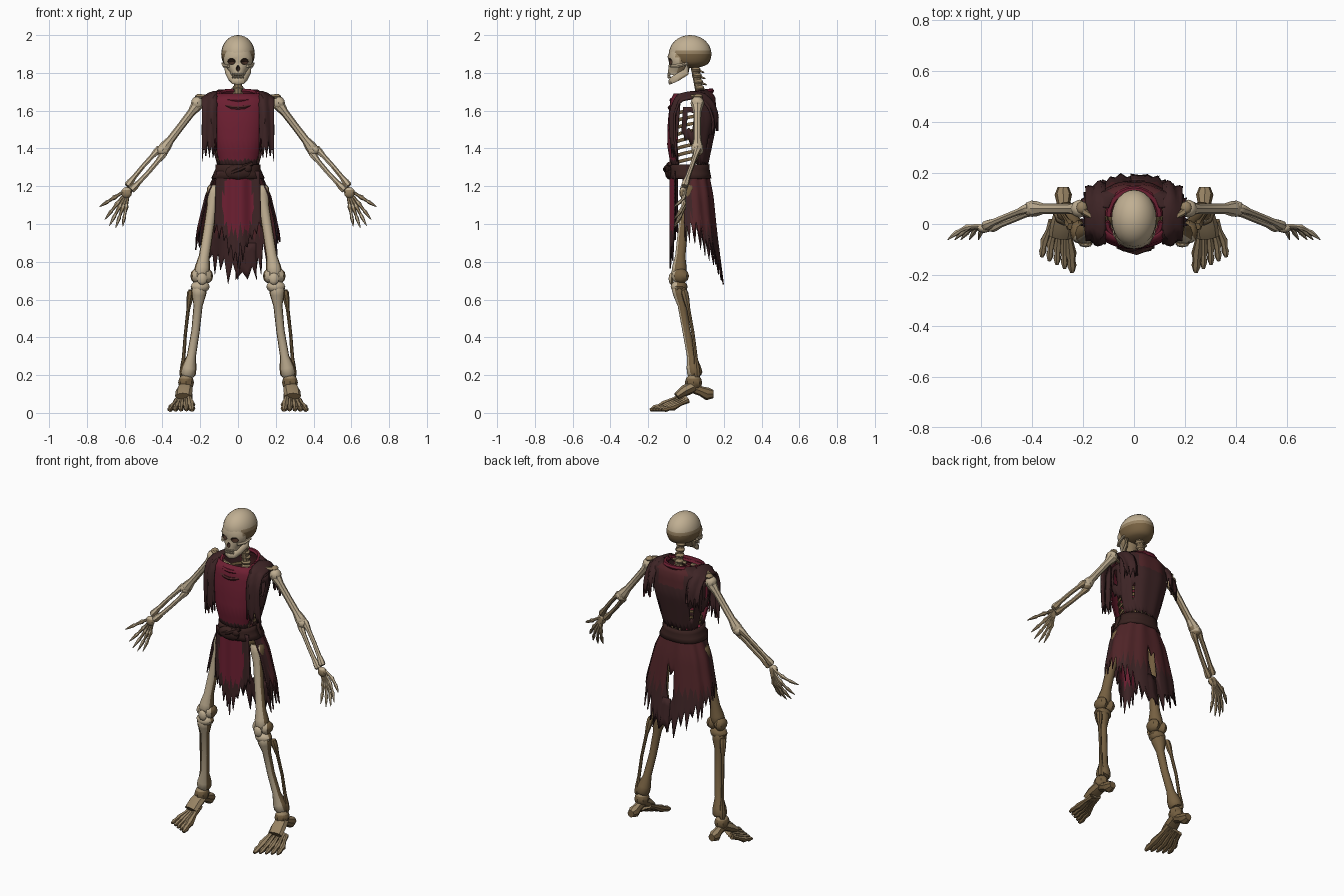
import bpy, bmesh, math, random
from mathutils import Vector, Matrix

random.seed(4)
cube = bpy.data.objects.get("Cube")
if cube:
    bpy.data.objects.remove(cube)

# Palette
COLOURS = {
    "pale_bone": (0.53, 0.43, 0.29), "tan_bone": (0.31, 0.225, 0.125),
    "brown_bone": (0.18, 0.117, 0.053), "crimson_cloth": (0.155, 0.014, 0.032),
    "maroon_cloth": (0.08, 0.018, 0.021), "dark_cloth": (0.048, 0.018, 0.019),
    "belt_leather": (0.04, 0.016, 0.014), "hollow": (0.05, 0.024, 0.015)}
NAMES = list(COLOURS)
PALE, TAN, BROWN, CRIMSON, MAROON, DARK, BELT, HOLLOW = range(len(NAMES))
MATS = []
for name, rgb in COLOURS.items():
    m = bpy.data.materials.new(name)
    m.use_nodes = True
    m.diffuse_color = (*rgb, 1)
    m.node_tree.nodes["Principled BSDF"].inputs["Base Color"].default_value = (*rgb, 1)
    MATS.append(m)
PARTS = []


def finish(name, bm, rule, mirror=False, thick=0):
    """Turn a bmesh into an object; rule is a colour or a function of a face."""
    bmesh.ops.recalc_face_normals(bm, faces=bm.faces)
    bm.normal_update()
    picks = [rule(f) if callable(rule) else rule for f in bm.faces]
    used = sorted(set(picks))
    for f, p in zip(bm.faces, picks):
        f.material_index = used.index(p)
    me = bpy.data.meshes.new(name)
    bm.to_mesh(me)
    bm.free()
    for u in used:
        me.materials.append(MATS[u])
    ob = bpy.data.objects.new(name, me)
    bpy.context.collection.objects.link(ob)
    if thick:
        s = ob.modifiers.new("thickness", 'SOLIDIFY')
        s.thickness, s.offset = thick, 0
    if mirror:
        ob.modifiers.new("mirror", 'MIRROR').use_mirror_merge = False
    PARTS.append(ob)
    return ob


def tube(bm, pts, radii, sides=8, ref=(0, 1, 0)):
    """Capped sweep; a radius may be a (side, depth) pair."""
    pts, ref, rings = [Vector(p) for p in pts], Vector(ref), []
    for i, p in enumerate(pts):
        t = (pts[min(i + 1, len(pts) - 1)] - pts[max(i - 1, 0)]).normalized()
        a = t.cross(ref).normalized()
        b = a.cross(t)
        r = radii[i] if isinstance(radii, (list, tuple)) else radii
        ra, rb = r if isinstance(r, tuple) else (r, r)
        rings.append([bm.verts.new(p + a * ra * math.cos(k * math.tau / sides)
                      + b * rb * math.sin(k * math.tau / sides)) for k in range(sides)])
    for r0, r1 in zip(rings, rings[1:]):
        for k in range(sides):
            j = (k + 1) % sides
            bm.faces.new((r0[k], r0[j], r1[j], r1[k]))
    bm.faces.new(rings[0])
    bm.faces.new(rings[-1])


def blob(bm, centre, size, seg=8):
    bmesh.ops.create_uvsphere(bm, u_segments=seg, v_segments=max(6, seg * 2 // 3), radius=1,
                              matrix=Matrix.Translation(centre) @ Matrix.Diagonal((*size, 1)))


def lerp(a, b, t):
    return Vector(a).lerp(Vector(b), t)


def long_bone(bm, a, b, shaft, end, bow=(0, 0, 0), sides=8):
    """Straight shaft that flares into knobs at both ends."""
    steps = (0, 0.03, 0.1, 0.22, 0.5, 0.78, 0.9, 0.97, 1)
    flare = (0.5, 1, 0.85, 0.1, 0, 0.1, 0.85, 1, 0.5)
    tube(bm, [lerp(a, b, t) + Vector(bow) * math.sin(math.pi * t) for t in steps],
         [shaft + (end - shaft) * f for f in flare], sides)


def middle(f):
    return f.calc_center_median()


def leg_rule(f):
    return PALE if f.normal.y < -0.35 else BROWN


def skull_rule(f):
    c = middle(f)
    if c.y < -0.05 or c.z > 1.925:
        return PALE
    return BROWN if c.z < 1.905 else TAN


# Skull: cranium and face with sockets cut out
bm = bmesh.new()
blob(bm, (0, 0.022, 1.9), (0.089, 0.113, 0.1), 24)
for v in bm.verts:
    if v.co.z < 1.85:
        v.co.z = 1.85 - (1.85 - v.co.z) * 0.5
cranium = finish("cranium", bm, skull_rule)
bm = bmesh.new()
face_rings = [(1.785, -0.052, 0.036, 0.043), (1.805, -0.048, 0.042, 0.05),
              (1.83, -0.04, 0.064, 0.053), (1.85, -0.035, 0.075, 0.055),
              (1.88, -0.035, 0.078, 0.063), (1.905, -0.03, 0.07, 0.058)]
tube(bm, [(0, y, z) for z, y, _, _ in face_rings], [(a, b) for _, _, a, b in face_rings], 16)
face = finish("face", bm, lambda f: TAN if f.normal.y > -0.2 else PALE)
bm = bmesh.new()
for s in (-1, 1):
    blob(bm, (s * 0.036, -0.09, 1.86), (0.023, 0.035, 0.017), 10)
blob(bm, (0, -0.097, 1.824), (0.011, 0.022, 0.016), 8)
cutter = finish("socket_cutter", bm, HOLLOW)
cutter.hide_render = True
for ob in (cranium, face):
    mod = ob.modifiers.new("sockets", 'BOOLEAN')
    mod.object, mod.operation, mod.solver = cutter, 'DIFFERENCE', 'EXACT'
    mod.material_mode = 'TRANSFER'
bpy.context.view_layer.update()
graph = bpy.context.evaluated_depsgraph_get()
for ob in (cranium, face):
    cut = bpy.data.meshes.new_from_object(ob.evaluated_get(graph))
    ob.modifiers.clear()
    ob.data = cut
PARTS.remove(cutter)
bpy.data.objects.remove(cutter)

# Cheekbones, jaw and teeth
bm = bmesh.new()
tube(bm, [(0.05, -0.078, 1.835), (0.073, -0.04, 1.838), (0.082, 0.01, 1.85)],
     [0.009, 0.01, 0.007], 6, (0, 0, 1))
finish("cheekbone", bm, PALE, True)
bm = bmesh.new()
half = [(0.062, 0.01, 1.84), (0.055, 0.0, 1.805), (0.041, -0.045, 1.777), (0.025, -0.074, 1.762)]
path = half + [(0, -0.082, 1.758)] + [(-x, y, z) for x, y, z in reversed(half)]
tube(bm, path, [(0.012, 0.012)] + [(0.01, 0.021)] * 7 + [(0.012, 0.012)], 8, (0, 0.3, 1))
finish("jaw", bm, lambda f: PALE if f.normal.y < 0 else TAN)
bm = bmesh.new()
for i in range(8):
    x = (i - 3.5) * 0.008
    for z in (1.792, 1.779):
        blob(bm, (x, -0.094 + 9 * x * x, z), (0.004, 0.005, 0.008), 6)
finish("teeth", bm, PALE)

# Spine, ribs, sternum, collarbones and pelvis
bm = bmesh.new()
for i in range(20):
    z = 1.2 + i * 0.0325
    y = 0.055 + 0.03 * math.sin((z - 1.2) * 5) if z < 1.66 else 0.075 - (z - 1.7) * 0.2
    blob(bm, (0, y, z), (0.03, 0.026, 0.018))
    tube(bm, [(0, y, z), (0, y + 0.045, z - 0.015)], [0.011, 0.004], 5, (1, 0, 0))
tube(bm, [(0, 0.078, 1.66), (0, 0.045, 1.84)], 0.021)
finish("spine", bm, TAN)
bm = bmesh.new()
for i in range(8):
    z, w = 1.63 - i * 0.037, 0.095 + 0.03 * math.sin(0.5 + i * 0.32)
    arc = [math.radians(80 - k * 20) for k in range(9)]
    tube(bm, [(w * math.cos(a), 0.03 + 0.085 * math.sin(a), z - 0.05 * k / 8)
              for k, a in enumerate(arc)], [(0.005, 0.01)] * 9, 6, (0, 0, 1))
finish("ribs", bm, BROWN, True)
bm = bmesh.new()
tube(bm, [(0, -0.045, 1.63), (0, -0.06, 1.5), (0, -0.06, 1.42)], [(0.025, 0.008), (0.02, 0.008), (0.01, 0.006)])
finish("sternum", bm, TAN)
bm = bmesh.new()
tube(bm, [(0.02, -0.03, 1.66), (0.1, -0.01, 1.675), (0.2, 0.05, 1.675)], [0.012, 0.008, 0.014], 6, (0, 0, 1))
blob(bm, (0.205, 0.065, 1.675), (0.022, 0.025, 0.014))
finish("collarbone", bm, TAN, True)
bm = bmesh.new()
blob(bm, (0.06, 0.04, 1.22), (0.06, 0.055, 0.06), 10)
finish("pelvis", bm, BROWN, True)

# Arms
SHOULDER, ELBOW, WRIST = (0.205, 0.06, 1.645), (0.40, 0.06, 1.39), (0.575, -0.012, 1.19)
bm = bmesh.new()
long_bone(bm, SHOULDER, ELBOW, 0.02, 0.031)
blob(bm, (0.215, 0.06, 1.64), (0.034, 0.036, 0.036))
blob(bm, ELBOW, (0.034, 0.033, 0.03))
finish("upper_arm", bm, lambda f: TAN if f.normal.z < -0.5 else PALE, True)
bm = bmesh.new()
for s in (-1, 1):
    off = Vector((0.012, 0.004, 0.012)) * s
    long_bone(bm, Vector(ELBOW) + off, Vector(WRIST) + off * 0.9, 0.0125, 0.02, off * 0.3, 7)
finish("forearm", bm, lambda f: PALE if f.normal.z > 0.1 or f.normal.y < -0.75 else TAN, True)

# Hands: thumb first, then four fingers
bm = bmesh.new()
blob(bm, lerp(WRIST, (0.6, -0.02, 1.15), 0.6), (0.029, 0.019, 0.03))
for deg, length in ((-32, 0.185), (-52, 0.21), (-62, 0.225), (-71, 0.222), (-80, 0.205)):
    a = math.radians(deg)
    reach = Vector((math.cos(a), 0, math.sin(a))) * length
    steps = (0.1, 0.2, 0.42, 0.5, 0.58, 0.7, 0.76, 0.88, 1)
    size = (0.011, 0.0085, 0.0085, 0.0135, 0.009, 0.0075, 0.0105, 0.007, 0.002)
    tube(bm, [Vector(WRIST) + reach * t + Vector((0, -0.05 * t * t + 0.012 * math.sin(math.pi * t), 0))
              for t in steps], size, 6)
finish("hand", bm, lambda f: PALE if f.normal.z > 0.3 else TAN, True)

# Legs
HIP, KNEE, SHIN, ANKLE = (0.12, 0.02, 1.2), (0.195, -0.038, 0.725), (0.205, -0.038, 0.675), (0.268, 0.05, 0.195)
bm = bmesh.new()
long_bone(bm, HIP, KNEE, 0.027, 0.042, (0, -0.008, 0), 10)
for x in (0.166, 0.218):
    blob(bm, (x, -0.03, 0.725), (0.034, 0.046, 0.04))
blob(bm, (0.19, -0.078, 0.71), (0.028, 0.014, 0.032))
finish("thigh", bm, leg_rule, True)
bm = bmesh.new()
long_bone(bm, SHIN, ANKLE, 0.022, 0.042, (-0.012, -0.004, 0), 10)
blob(bm, (0.2, -0.036, 0.668), (0.053, 0.045, 0.034), 10)
finish("shin", bm, leg_rule, True)
bm = bmesh.new()
long_bone(bm, (0.248, -0.01, 0.65), (0.292, 0.06, 0.19), 0.009, 0.019, (0.008, 0.012, 0), 7)
finish("calf_bone", bm, BROWN, True)

# Feet: ankle block, heel and five toes
bm = bmesh.new()
blob(bm, (0.275, 0.04, 0.16), (0.042, 0.046, 0.046))
tube(bm, [(0.275, 0.03, 0.135), (0.277, 0.08, 0.115), (0.278, 0.115, 0.1), (0.278, 0.145, 0.1)],
     [0.028, 0.026, 0.034, 0.022], 8, (0, 0, 1))
tube(bm, [(0.278, 0.04, 0.14), (0.285, -0.01, 0.115), (0.29, -0.05, 0.088)],
     [(0.038, 0.032), (0.045, 0.03), (0.044, 0.02)], 8, (0, 0, 1))
for i in range(5):
    fat = 1.4 if i == 0 else 1.12
    root = (0.262 + i * 0.015, -0.005 + i * 0.004, 0.1 - i * 0.008)
    ball = (0.248 + i * 0.026, -0.115 + i * 0.012, 0.042 - i * 0.003)
    tip = (0.243 + i * 0.03, -0.19 + i * 0.015, 0.014)
    tube(bm, [root, lerp(root, ball, 0.5), ball, lerp(ball, tip, 0.35), lerp(ball, tip, 0.65), tip],
         [r * fat for r in (0.015, 0.01, 0.016, 0.011, 0.0135, 0.006)], 7, (0, 0, 1))
finish("foot", bm, lambda f: TAN if f.normal.z > 0.45 else BROWN, True)

# Garment outline: height, half width, front depth, back depth
OUTLINE = [(1.71, 0.1, -0.045, 0.125), (1.67, 0.16, -0.075, 0.15), (1.55, 0.16, -0.09, 0.162),
           (1.42, 0.135, -0.094, 0.135), (1.30, 0.102, -0.075, 0.11), (1.15, 0.165, -0.08, 0.14),
           (0.95, 0.212, -0.075, 0.16), (0.68, 0.225, -0.065, 0.195)]


def body(deg, z, grow=1.0, fold=0.0):
    z = max(0.68, min(1.71, z))
    hi, lo = next((p, q) for p, q in zip(OUTLINE, OUTLINE[1:]) if q[0] <= z)
    w, f, b = lerp(hi[1:], lo[1:], (hi[0] - z) / (hi[0] - lo[0]))
    a = math.radians(deg)
    c, s = math.cos(a), math.sin(a)
    k = grow + fold * math.sin(a * 11)
    return Vector((math.copysign(abs(c) ** 0.85, c) * w * k,
                   (f + b) / 2 + math.copysign(abs(s) ** 0.85, s) * (b - f) / 2 * k, z))


def sheet(name, fn, nu, nv, rule, tear=0.0, top_tear=0.0, hole=None, mirror=False, thick=0.007):
    """Cloth grid fn(u, v) with torn teeth along its ends."""
    bm, cols = bmesh.new(), []
    for i in range(nu + 1):
        bite = random.uniform(0.55, 1) if i % 2 else random.uniform(0, 0.4)
        lo, hi = top_tear * bite, 1 - tear * bite
        cols.append([bm.verts.new(fn(i / nu, lo + (hi - lo) * j / nv)) for j in range(nv + 1)])
    for i in range(nu):
        for j in range(nv):
            if not (hole and hole(i / nu, j / nv)):
                bm.faces.new((cols[i][j], cols[i + 1][j], cols[i + 1][j + 1], cols[i][j + 1]))
    return finish(name, bm, rule, mirror, thick)


# Tunic front, back, torn sides and draped collar
sheet("tunic_front", lambda u, v: body(-148 + 116 * u, 1.69 - 0.40 * v, 1.02), 24, 10,
      lambda f: DARK if abs(middle(f).x) > 0.122 or middle(f).z < 1.345 - 0.1 * abs(middle(f).x)
      else CRIMSON, 0.06)
sheet("tunic_back", lambda u, v: body(12 + 156 * u, 1.71 - 0.41 * v, 1.02, 0.015), 28, 10,
      lambda f: MAROON if middle(f).z > 1.6 and abs(middle(f).x) < 0.09 else DARK, 0.1,
      hole=lambda u, v: v in (0.6, 0.7) and (0.2 < u < 0.24 or 0.78 < u < 0.84))
sheet("tunic_side", lambda u, v: body(-22 + 46 * u, 1.62 - (0.16 + 0.12 * u) * v, 1.0), 8, 6, DARK, 0.3,
      hole=lambda u, v: u in (0.25, 0.375) and 0.1 < v < 0.6, mirror=True)
for name, colour, drop, r in (("upper_drape", CRIMSON, 0.035, 0.013), ("lower_drape", MAROON, 0.075, 0.01)):
    bm = bmesh.new()
    arc = [math.radians(-180 + k * 15) for k in range(13)]
    tube(bm, [((0.1 + drop * 0.2) * math.cos(a), 0.01 + (0.075 + drop * 0.3) * math.sin(a),
               1.69 + drop * math.sin(a)) for a in arc], r, 6, (0, 0, 1))
    finish(name, bm, colour)
bm = bmesh.new()
tube(bm, [(0.1 * math.cos(a), 0.03 + 0.105 * math.sin(a), 1.69 + 0.015 * math.sin(a))
          for a in (math.radians(k * 15) for k in range(13))], 0.014, 6, (0, 0, 1))
finish("back_collar", bm, CRIMSON)

# Torn shoulder wraps running from chest over to back
WRAP = [(-0.068, 1.35), (-0.08, 1.48), (-0.078, 1.61), (-0.04, 1.685), (0.04, 1.7),
        (0.1, 1.69), (0.145, 1.64), (0.163, 1.58), (0.16, 1.49)]


def wrap(u, v):
    k = min(int(v * 8), 7)
    y, z = (lerp((*WRAP[k], 0), (*WRAP[k + 1], 0), v * 8 - k))[:2]
    wave = 0.007 * math.sin(u * 9 + v * 6)
    return Vector((0.112 + 0.078 * u, 0.03 + (y - 0.03) * (1 - 0.2 * u * u) + wave, z - 0.035 * u * u))


sheet("shoulder_wrap", wrap, 8, 20, DARK, 0.16, 0.12, mirror=True, thick=0.012)

# Ragged skirt: side and back wrap, tail, then front apron
sheet("skirt_back", lambda u, v: body(-20 + 220 * u, 1.28 - v * (0.38 + 0.23 * math.sin(math.pi * u) ** 2),
                                      1.02, 0.03), 44, 12,
      lambda f: DARK if middle(f).z < 0.96 or middle(f).y < 0.03 else MAROON, 0.36,
      hole=lambda u, v: 0.4 < v < 0.7 and 0.47 < u < 0.51)
sheet("skirt_tail", lambda u, v: body(68 + 24 * u, 0.9 - 0.21 * v, 1.02), 4, 4, DARK, 0.4)
sheet("skirt_apron", lambda u, v: Vector(((u - 0.5) * (0.23 + 0.02 * v),
      -0.082 + 0.007 * math.cos(u * 16) + 0.03 * abs(2 * u - 1), 1.28 - v * (0.53 - 0.2 * abs(2 * u - 1)))),
      20, 14, lambda f: CRIMSON if middle(f).z > 0.96 and abs(middle(f).x) < 0.08
      - 0.2 * max(0, 1.08 - middle(f).z) - 0.2 * max(0, middle(f).z - 1.14) else DARK, 0.28)

# Belt and knotted pouch
sheet("belt", lambda u, v: body(360 * u, 1.315 - 0.075 * v, 1.06), 32, 3, BELT, thick=0.014)
bm = bmesh.new()
blob(bm, (0, -0.088, 1.275), (0.072, 0.024, 0.04), 10)
blob(bm, (0.045, -0.094, 1.295), (0.03, 0.016, 0.025))
tube(bm, [(-0.04, -0.096, 1.27), (0.01, -0.111, 1.29), (0.075, -0.086, 1.32)], 0.012, 6)
finish("belt_knot", bm, BELT)

# Shading
for ob in bpy.context.selected_objects:
    ob.select_set(False)
for ob in PARTS:
    ob.select_set(True)
bpy.context.view_layer.objects.active = PARTS[0]
bpy.ops.object.shade_smooth_by_angle(angle=math.radians(40))
